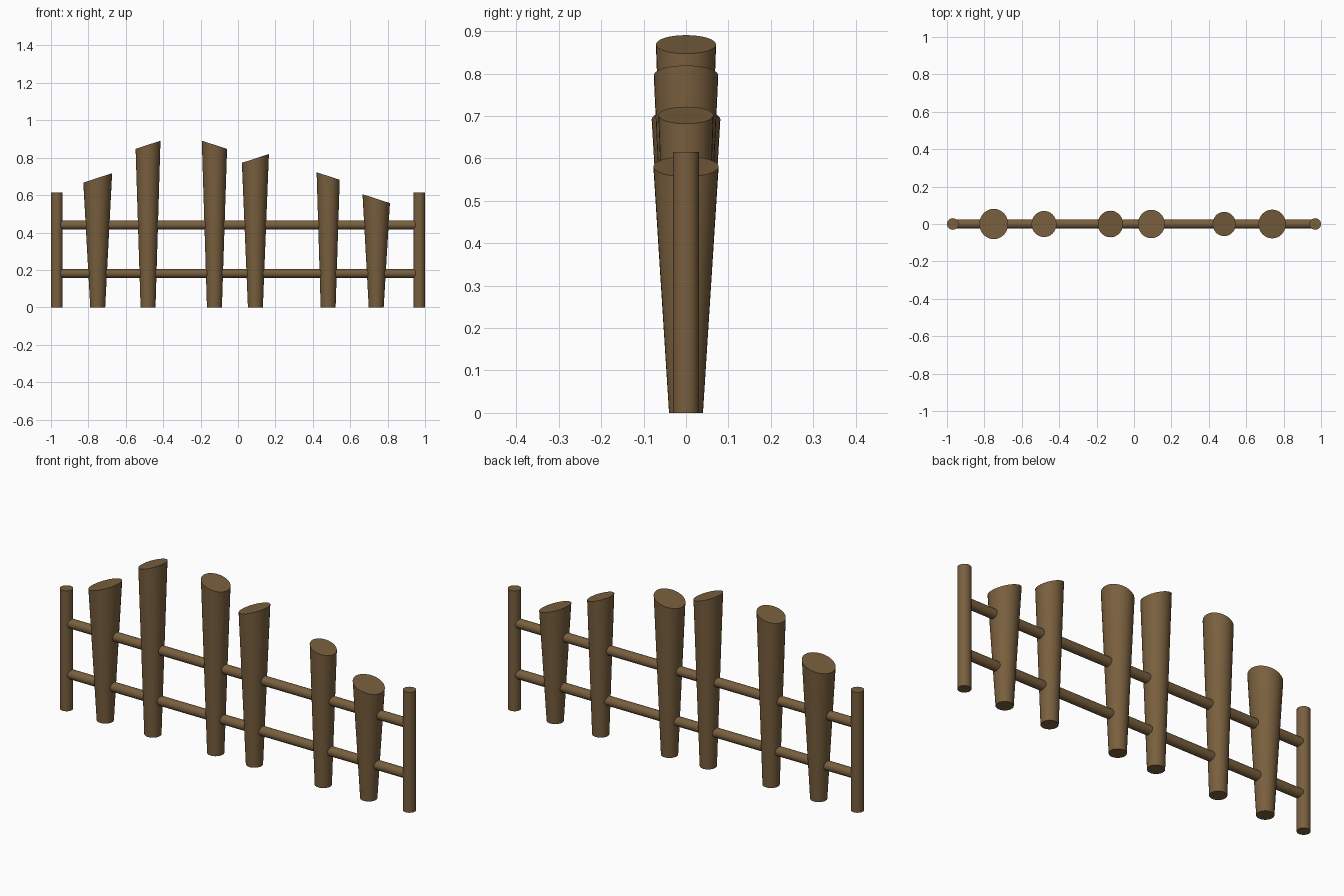
import bpy, bmesh, math
from mathutils import Matrix, Vector

if "Cube" in bpy.data.objects:
    bpy.data.objects.remove(bpy.data.objects["Cube"])

wood = bpy.data.materials.new("brown_wood")
wood.diffuse_color = (0.19, 0.115, 0.048, 1)
wood.use_nodes = True
wood.node_tree.nodes["Principled BSDF"].inputs["Base Color"].default_value = wood.diffuse_color

POST_X, POST_H = 0.969, 0.615
SIDES = 32


def finish(obj, name):
    obj.name = name
    obj.data.materials.append(wood)
    bpy.ops.object.shade_smooth_by_angle(angle=math.radians(35))


def cylinder(name, radius, depth, loc, rot=(0, 0, 0)):
    bpy.ops.mesh.primitive_cylinder_add(vertices=SIDES, radius=radius, depth=depth,
                                        location=loc, rotation=rot)
    finish(bpy.context.object, name)


def stake(name, x, height, r_top, tilt, r_bottom=0.04):
    """Tapered stake, wider at the top, with its top ring tilted sideways."""
    bpy.ops.mesh.primitive_cone_add(vertices=SIDES, radius1=r_bottom, radius2=r_top,
                                    depth=height, location=(x, 0, height / 2))
    obj = bpy.context.object
    bm = bmesh.new()
    bm.from_mesh(obj.data)
    top = [v for v in bm.verts if v.co.z > 0]
    bmesh.ops.rotate(bm, verts=top, cent=Vector((0, 0, height / 2)),
                     matrix=Matrix.Rotation(math.radians(-tilt), 3, 'Y'))
    bm.to_mesh(obj.data)
    bm.free()
    finish(obj, name)


# End posts
for side, label in ((-1, "left"), (1, "right")):
    cylinder(f"{label}_end_post", 0.031, POST_H, (side * POST_X, 0, POST_H / 2))

# Horizontal rails
for z, label in ((0.182, "lower"), (0.441, "upper")):
    cylinder(f"{label}_rail", 0.024, 2 * POST_X, (0, 0, z), (0, math.pi / 2, 0))

# Stakes: x, height, top radius, tilt
stakes = [(-0.75, 0.692, 0.081, 18), (-0.481, 0.869, 0.07, 18), (-0.126, 0.869, 0.071, -18),
          (0.093, 0.796, 0.076, 18), (0.482, 0.702, 0.065, -18), (0.739, 0.581, 0.077, -18)]
for i, (x, h, r, t) in enumerate(stakes, 1):
    stake(f"stake_{i}", x, h, r, t)
